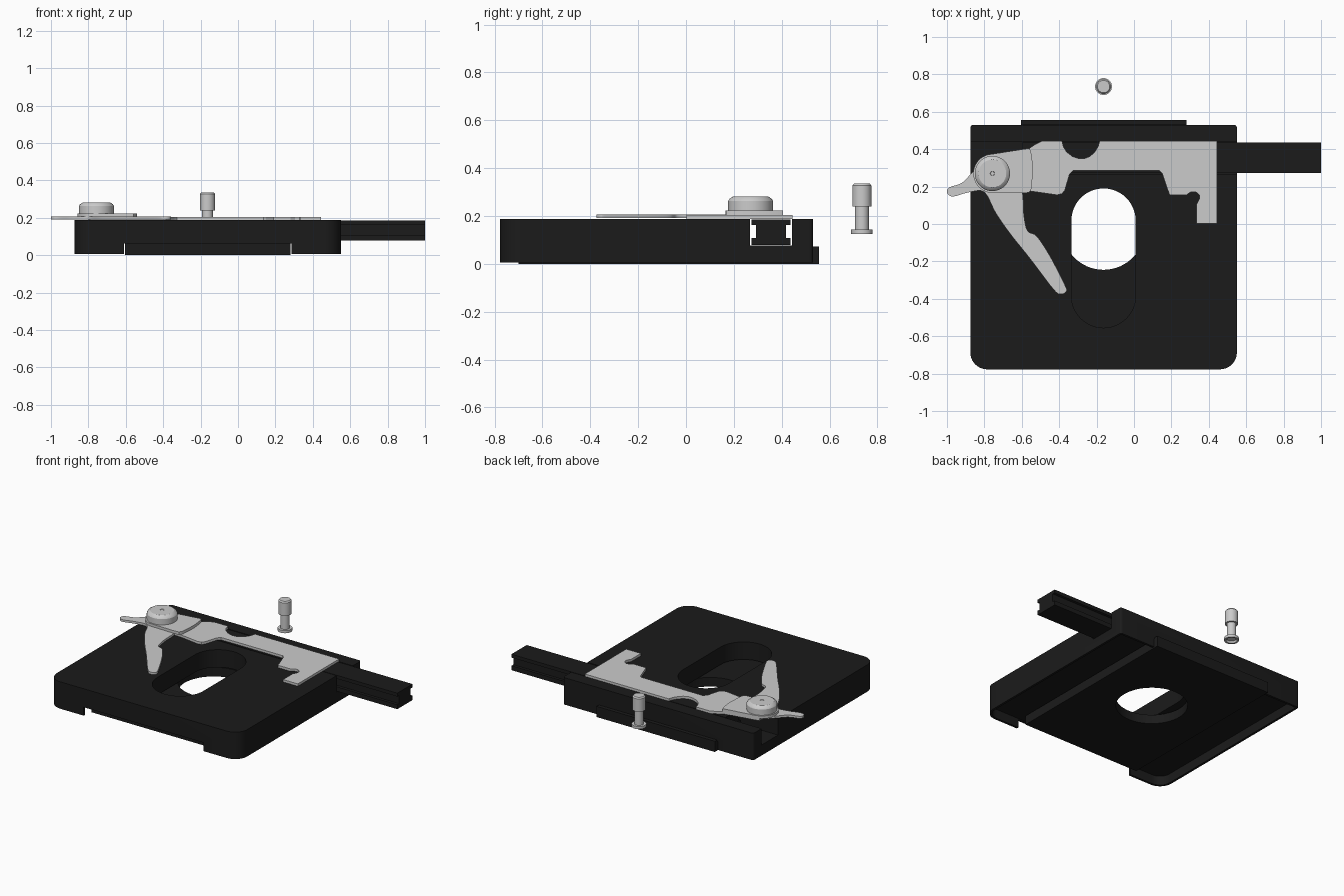
import bpy, bmesh, math
from mathutils import Vector

if "Cube" in bpy.data.objects:
    bpy.data.objects.remove(bpy.data.objects["Cube"])

black = bpy.data.materials.new("black_paint")
black.diffuse_color = (0.011, 0.011, 0.011, 1)
black.use_nodes = True
black.node_tree.nodes["Principled BSDF"].inputs["Base Color"].default_value = black.diffuse_color


def finish(name, bm, mat=None):
    bmesh.ops.recalc_face_normals(bm, faces=bm.faces)
    me = bpy.data.meshes.new(name)
    bm.to_mesh(me)
    bm.free()
    ob = bpy.data.objects.new(name, me)
    bpy.context.collection.objects.link(ob)
    if mat:
        me.materials.append(mat)
    bpy.ops.object.select_all(action='DESELECT')
    ob.select_set(True)
    bpy.context.view_layer.objects.active = ob
    bpy.ops.object.shade_smooth_by_angle(angle=math.radians(30))
    return ob


def prism(name, pts, lo, hi, mat=None, axis='z'):
    """Extrude an outline along z, or a (y, z) outline along x."""
    put = (lambda p, h: (p[0], p[1], h)) if axis == 'z' else (lambda p, h: (h, p[0], p[1]))
    bm = bmesh.new()
    face = bm.faces.new([bm.verts.new(put(p, lo)) for p in pts])
    new = bmesh.ops.extrude_face_region(bm, geom=[face])['geom']
    move = (0, 0, hi - lo) if axis == 'z' else (hi - lo, 0, 0)
    bmesh.ops.translate(bm, vec=move, verts=[v for v in new if isinstance(v, bmesh.types.BMVert)])
    return finish(name, bm, mat)


def rect(x0, x1, y0, y1):
    return [(x0, y0), (x1, y0), (x1, y1), (x0, y1)]


def arc(cx, cy, r, a0, a1, n):
    return [(cx + r * math.cos(math.radians(a0 + (a1 - a0) * i / n)),
             cy + r * math.sin(math.radians(a0 + (a1 - a0) * i / n))) for i in range(n + 1)]


def rounded(x0, x1, y0, y1, front, back):
    return (arc(x0 + front, y0 + front, front, 180, 270, 10)
            + arc(x1 - front, y0 + front, front, 270, 360, 10)
            + arc(x1 - back, y1 - back, back, 0, 90, 4)
            + arc(x0 + back, y1 - back, back, 90, 180, 4))


def spline(pts, n=5):
    """Closed smooth curve through the points."""
    out = []
    for i in range(len(pts)):
        a, b, c, d = (Vector(pts[(i + k) % len(pts)]) for k in (-1, 0, 1, 2))
        for s in range(n):
            t = s / n
            out.append(tuple(0.5 * (2 * b + (c - a) * t + (2 * a - 5 * b + 4 * c - d) * t * t
                                    + (3 * b - a - 3 * c + d) * t ** 3)))
    return out


def lathe(name, x, y, profile, n=48):
    """Spin an (r, z) profile that starts and ends on the axis."""
    bm = bmesh.new()
    vs = [bm.verts.new((x + r, y, z)) for r, z in profile]
    es = [bm.edges.new(p) for p in zip(vs, vs[1:])]
    bmesh.ops.spin(bm, geom=vs + es, cent=(x, y, 0), axis=(0, 0, 1), angle=2 * math.pi, steps=n)
    bmesh.ops.remove_doubles(bm, verts=bm.verts, dist=1e-5)
    return finish(name, bm)


def cut(ob, *cutters):
    for c in cutters:
        m = ob.modifiers.new("cut", 'BOOLEAN')
        m.operation, m.solver, m.object = 'DIFFERENCE', 'EXACT', c
        bpy.ops.object.select_all(action='DESELECT')
        bpy.context.view_layer.objects.active = ob
        ob.select_set(True)
        bpy.ops.object.modifier_apply(modifier=m.name)
        bpy.data.objects.remove(c)
    bpy.ops.object.shade_smooth_by_angle(angle=math.radians(30))


CX = -0.163

# Stage housing: hollow underneath, guide slot, oval opening, front and back notches
stage = prism("stage_housing", rounded(-0.875, 0.55, -0.777, 0.53, 0.09, 0.015), 0.005, 0.187, black)
oval = arc(CX, 0.018, 0.172, 0, 180, 24) + arc(CX, -0.383, 0.172, 180, 360, 24)
cut(stage,
    prism("hollow_cutter", rounded(-0.86, 0.535, -0.762, 0.515, 0.075, 0.01), -0.1, 0.068),
    prism("notch_cutter", rect(-0.61, 0.285, -1, 1), -0.1, 0.062),
    prism("slot_cutter", rect(-1, 1, 0.267, 0.442), 0.076, 0.3),
    prism("oval_cutter", oval, -0.2, 0.3))

# Lower carriage plate with round light opening
plate = prism("carriage_plate", rect(-0.605, 0.28, -0.70, 0.556), 0, 0.0615, black)
cut(plate, prism("round_cutter", arc(CX, -0.025, 0.22, 0, 354, 59), -0.1, 0.2))
prism("rear_ledge", rect(-0.605, 0.28, 0.531, 0.556), 0.055, 0.072, black)

# Sliding guide bar with a groove on both sides
half = [(0.0, 0.078), (0.081, 0.078), (0.081, 0.108), (0.062, 0.108),
        (0.062, 0.163), (0.081, 0.163), (0.081, 0.186), (0.0, 0.186)]
section = [(0.355 + y, z) for y, z in half[1:-1]] + [(0.355 - y, z) for y, z in half[-2:0:-1]]
prism("guide_bar", section, -0.6, 1.0, black, axis='x')

# Fixed specimen holder frame
frame = [(-0.80, 0.19), (-0.55, 0.175), (-0.41, 0.155), (-0.385, 0.162), (-0.37, 0.18),
         (-0.345, 0.265), (-0.325, 0.285), (0.135, 0.285), (0.15, 0.272), (0.19, 0.155),
         (0.28, 0.155), (0.305, 0.172), (0.33, 0.172), (0.35, 0.155), (0.35, 0.135),
         (0.335, 0.105), (0.335, 0.003), (0.445, 0.003), (0.445, 0.445), (-0.183, 0.445),
         (-0.192, 0.415), (-0.21, 0.385), (-0.235, 0.362), (-0.265, 0.35), (-0.295, 0.35),
         (-0.33, 0.362), (-0.36, 0.385), (-0.377, 0.412), (-0.385, 0.445), (-0.49, 0.445),
         (-0.53, 0.425), (-0.56, 0.405), (-0.80, 0.36)]
prism("specimen_holder", frame, 0.188, 0.204)

# Swinging clamp lever
lever = [(-1.0, 0.175), (-0.985, 0.197), (-0.92, 0.22), (-0.86, 0.28), (-0.78, 0.35),
         (-0.67, 0.32), (-0.60, 0.18), (-0.59, 0.06), (-0.57, -0.035), (-0.52, -0.065),
         (-0.45, -0.17), (-0.37, -0.325), (-0.362, -0.36), (-0.39, -0.375), (-0.43, -0.35),
         (-0.56, -0.18), (-0.66, -0.055), (-0.74, 0.06), (-0.80, 0.17), (-0.88, 0.17),
         (-0.96, 0.148), (-0.99, 0.155)]
prism("clamp_lever", spline(lever), 0.191, 0.2055)

# Pivot cover plate and knob
cover = (arc(-0.755, 0.27, 0.104, 105, 255, 20)
         + [(-0.60, 0.165), (-0.56, 0.168), (-0.547, 0.19), (-0.54, 0.30),
            (-0.547, 0.37), (-0.557, 0.405), (-0.58, 0.402)])
prism("pivot_cover", cover, 0.204, 0.223)
lathe("pivot_knob", -0.757, 0.27, [(0, 0.21), (0.094, 0.21), (0.094, 0.262), (0.088, 0.272),
                                   (0.074, 0.281), (0.012, 0.281), (0.010, 0.278), (0, 0.278)])

# Loose thumb pin behind the stage, hollow at the bottom
lathe("thumb_pin", CX, 0.735, [(0, 0.138), (0.030, 0.138), (0.034, 0.125), (0.045, 0.125), (0.045, 0.143),
                               (0.029, 0.143), (0.029, 0.24), (0.040, 0.24), (0.040, 0.327),
                               (0.033, 0.335), (0, 0.335)], 32)
